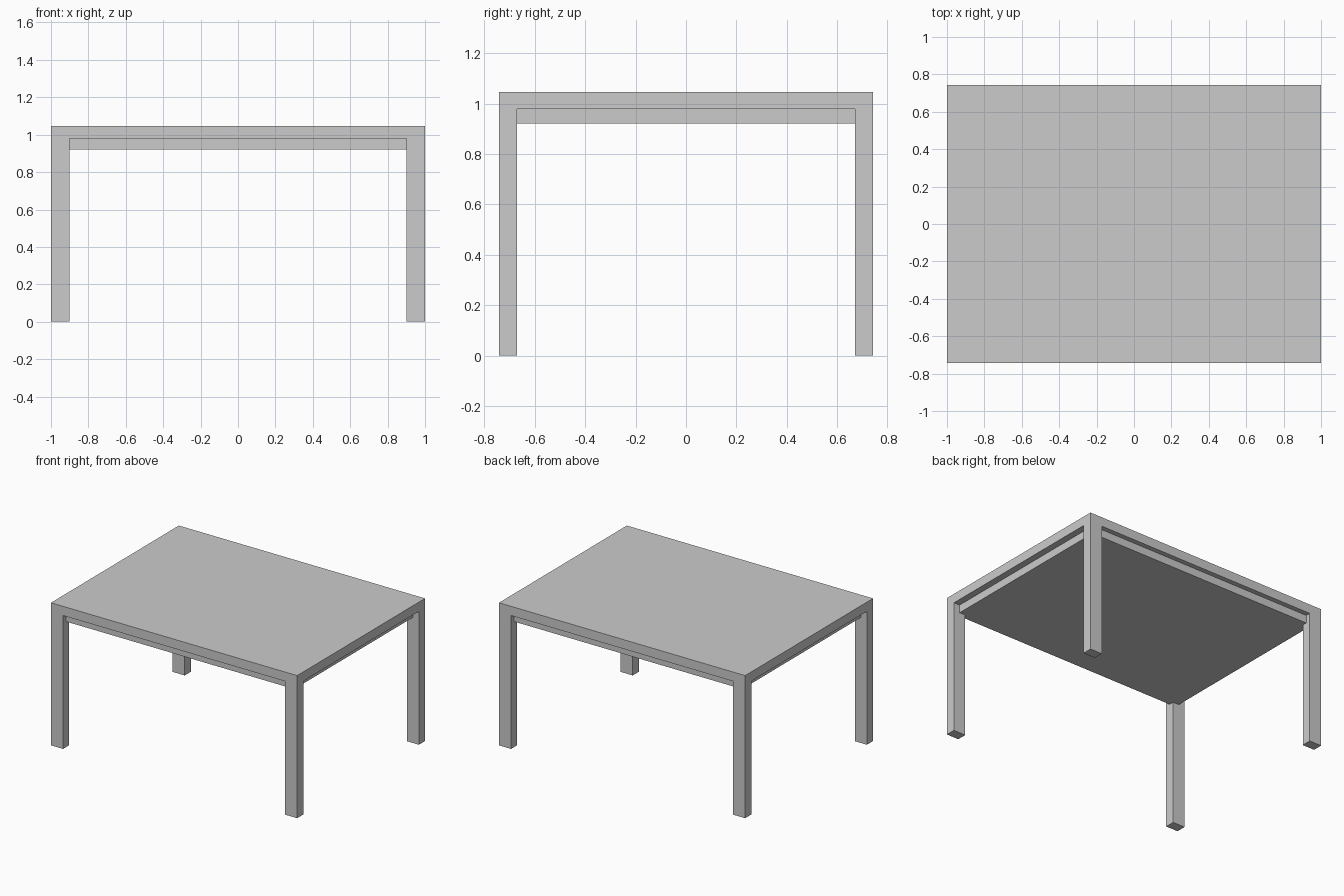
import bpy, bmesh, math

if "Cube" in bpy.data.objects:
    bpy.data.objects.remove(bpy.data.objects["Cube"])

HX, HY = 1.0, 0.742          # half size of the table
LX, LY = 0.098, 0.072        # leg thickness
TOP, SLAB, PANEL = 1.047, 0.979, 0.921


def make_object(name, bm):
    bmesh.ops.recalc_face_normals(bm, faces=bm.faces)
    mesh = bpy.data.meshes.new(name)
    bm.to_mesh(mesh)
    bm.free()
    obj = bpy.data.objects.new(name, mesh)
    bpy.context.collection.objects.link(obj)
    return obj


def box_mesh(hx, hy, z0, z1):
    bm = bmesh.new()
    bmesh.ops.create_cube(bm, size=1)
    for v in bm.verts:
        v.co = (v.co.x * 2 * hx, v.co.y * 2 * hy, z1 if v.co.z > 0 else z0)
    return bm


# Tabletop slab with four legs extruded from its corners, all flush outside
bm = box_mesh(HX, HY, SLAB, TOP)
for co, no in (((HX - LX, 0, 0), (1, 0, 0)), ((LX - HX, 0, 0), (1, 0, 0)),
               ((0, HY - LY, 0), (0, 1, 0)), ((0, LY - HY, 0), (0, 1, 0))):
    bmesh.ops.bisect_plane(bm, geom=bm.verts[:] + bm.edges[:] + bm.faces[:],
                           plane_co=co, plane_no=no)
bm.normal_update()
corners = []
for f in bm.faces:
    c = f.calc_center_median()
    if f.normal.z < -0.9 and abs(c.x) > HX - LX and abs(c.y) > HY - LY:
        corners.append(f)
for f in corners:
    new = bmesh.ops.extrude_discrete_faces(bm, faces=[f])["faces"][0]
    for v in new.verts:
        v.co.z = 0
# Merge the coplanar strips so the faces stay clean
bmesh.ops.dissolve_limit(bm, angle_limit=math.radians(1),
                         verts=bm.verts[:], edges=bm.edges[:])
make_object("tabletop_and_legs", bm)

# Inset panel under the top, its sides on the leg centre lines
make_object("under_panel", box_mesh(HX - LX / 2, HY - LY / 2, PANEL, SLAB))
